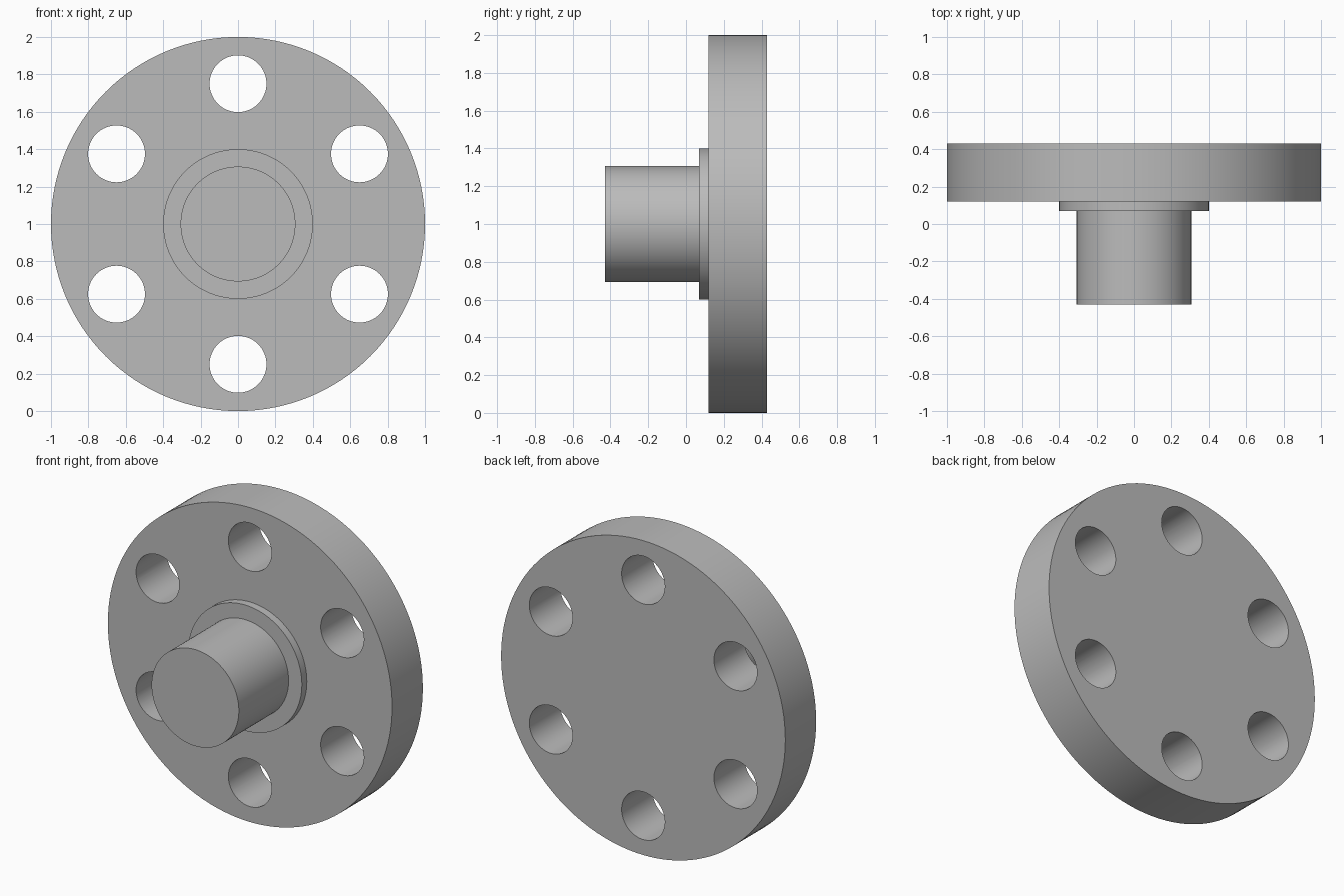
import bpy, bmesh, math
from mathutils import Matrix, Vector

cube = bpy.data.objects.get("Cube")
if cube:
    bpy.data.objects.remove(cube, do_unlink=True)

SEGMENTS = 128
CENTRE = Vector((0, 0, 1))

steel = bpy.data.materials.new("plain_grey")
steel.use_nodes = True
GREY = (0.5, 0.5, 0.5, 1)
steel.diffuse_color = GREY
steel.node_tree.nodes["Principled BSDF"].inputs["Base Color"].default_value = GREY


def link_mesh(name, bm):
    bmesh.ops.recalc_face_normals(bm, faces=bm.faces)
    mesh = bpy.data.meshes.new(name)
    bm.to_mesh(mesh)
    bm.free()
    mesh.materials.append(steel)
    obj = bpy.data.objects.new(name, mesh)
    bpy.context.collection.objects.link(obj)
    return obj


def turned(name, profile):
    """Revolve (radius, y) points around the horizontal axis and cap both ends."""
    bm = bmesh.new()
    verts = [bm.verts.new((0, y, 1 + r)) for r, y in profile]
    edges = [bm.edges.new(pair) for pair in zip(verts, verts[1:])]
    bmesh.ops.spin(bm, geom=verts + edges, cent=CENTRE, axis=(0, 1, 0),
                   angle=math.tau, steps=SEGMENTS, use_duplicate=False)
    bmesh.ops.remove_doubles(bm, verts=bm.verts, dist=0.0001)
    bmesh.ops.holes_fill(bm, edges=[e for e in bm.edges if e.is_boundary], sides=0)
    return link_mesh(name, bm)


# Shaft, collar and disc turned as one stepped body
flange = turned("flange_with_shaft", [
    (0.307, -0.43), (0.307, 0.07),
    (0.40, 0.07), (0.40, 0.12),
    (1.0, 0.12), (1.0, 0.43),
])

# Ring of six bolt holes
bm = bmesh.new()
for i in range(6):
    a = math.tau * i / 6
    spot = CENTRE + Vector((0.75 * math.sin(a), 0.275, 0.75 * math.cos(a)))
    bmesh.ops.create_cone(bm, cap_ends=True, segments=64, radius1=0.152,
                          radius2=0.152, depth=0.6,
                          matrix=Matrix.Translation(spot) @ Matrix.Rotation(math.pi / 2, 4, "X"))
cutter = link_mesh("bolt_hole_cutter", bm)
cutter.hide_render = True

drill = flange.modifiers.new("bolt_holes", "BOOLEAN")
drill.operation = "DIFFERENCE"
drill.solver = "EXACT"
drill.object = cutter

bpy.ops.object.select_all(action="DESELECT")
flange.select_set(True)
bpy.context.view_layer.objects.active = flange
bpy.ops.object.modifier_apply(modifier=drill.name)
bpy.data.objects.remove(cutter, do_unlink=True)

# Smooth round walls, crisp rims
bpy.ops.object.shade_smooth_by_angle(angle=math.radians(30))
